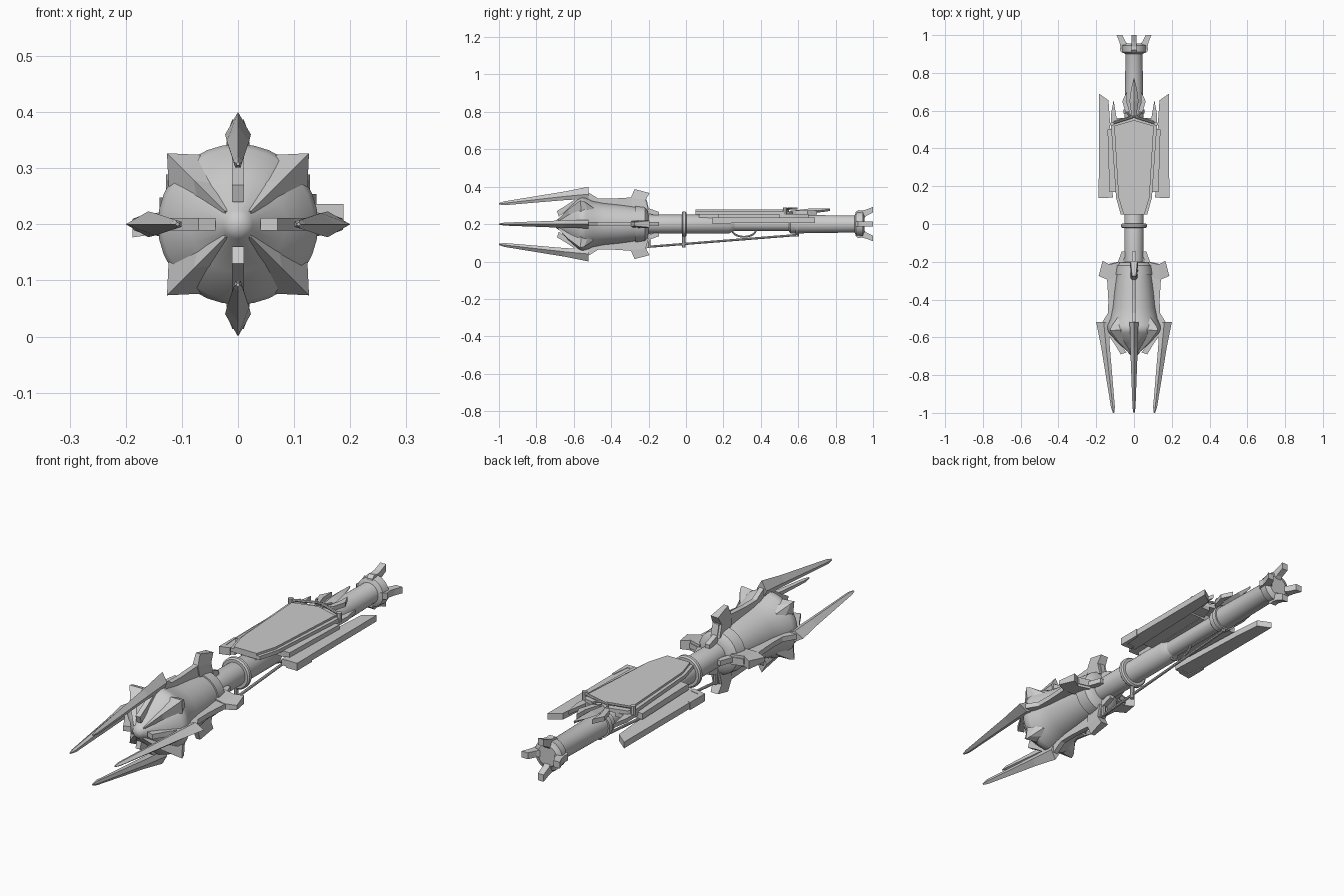
import bpy, bmesh, math
from mathutils import Vector

AXIS = 0.2
grey = bpy.data.materials.new("plain grey")
grey.diffuse_color = (0.6, 0.6, 0.6, 1)


def finish(name, bm, smooth=False):
    bmesh.ops.recalc_face_normals(bm, faces=bm.faces)
    me = bpy.data.meshes.new(name)
    bm.to_mesh(me)
    bm.free()
    me.materials.append(grey)
    ob = bpy.data.objects.new(name, me)
    bpy.context.collection.objects.link(ob)
    if smooth:
        bpy.ops.object.select_all(action='DESELECT')
        ob.select_set(True)
        bpy.context.view_layer.objects.active = ob
        bpy.ops.object.shade_smooth_by_angle(angle=math.radians(35))
    return ob


def loft(bm, rings):
    """Skin closed rings of equal length and cap both ends."""
    vs = [[bm.verts.new(p) for p in r] for r in rings]
    n = len(vs[0])
    for a, b in zip(vs, vs[1:]):
        for i in range(n):
            bm.faces.new((a[i], a[(i + 1) % n], b[(i + 1) % n], b[i]))
    bm.faces.new(vs[0])
    bm.faces.new(vs[-1][::-1])


def lathe(name, profile, seg=32):
    """Turn (y, radius) points around the long axis."""
    bm = bmesh.new()
    loft(bm, [[(r * math.sin(k * math.tau / seg), y, AXIS + r * math.cos(k * math.tau / seg))
               for k in range(seg)] for y, r in profile])
    return finish(name, bm, True)


def polar(angle, y, r, t):
    s, c = math.sin(angle), math.cos(angle)
    return (r * s + t * c, y, AXIS + r * c - t * s)


def radial_lofts(name, rings, start=0):
    """Repeat a loft of (y, radius, sideways) rings four times round the axis."""
    for k in range(4):
        bm = bmesh.new()
        a = math.radians(start + 90 * k)
        loft(bm, [[polar(a, *p) for p in ring] for ring in rings])
        finish(f"{name}_{k + 1}", bm)


def radial_plates(name, profile, half):
    radial_lofts(name, [[(y, r, t) for y, r in profile] for t in (-half, half)])


def plate(name, outline, z0, z1, tilt=0.0):
    """Extrude an (x, y) outline between two heights; tilt lowers by |x|."""
    bm = bmesh.new()
    loft(bm, [[(x, y, z - tilt * abs(x)) for x, y in outline] for z in (z0, z1)])
    return finish(name, bm)


def rod(name, points, radius, seg=8):
    bm = bmesh.new()
    rings = []
    for i, p in enumerate(points):
        d = (Vector(points[min(i + 1, len(points) - 1)]) - Vector(points[max(i - 1, 0)])).normalized()
        q = d.to_track_quat('Z', 'Y')
        rings.append([Vector(p) + q @ Vector((radius * math.cos(k * math.tau / seg),
                      radius * math.sin(k * math.tau / seg), 0)) for k in range(seg)])
    loft(bm, rings)
    return finish(name, bm, True)


# Head: nose dome, cone, rim and waisted body
lathe("head", [(-0.70, 0.004), (-0.697, 0.016), (-0.688, 0.026), (-0.675, 0.034),
               (-0.63, 0.085), (-0.575, 0.135), (-0.555, 0.143), (-0.535, 0.14), (-0.50, 0.124),
               (-0.44, 0.112), (-0.36, 0.104), (-0.27, 0.092), (-0.26, 0.05)])
lathe("head_collar", [(-0.272, 0.06), (-0.27, 0.098), (-0.22, 0.092), (-0.205, 0.075), (-0.2, 0.045)])

# Shaft sections, rings and tail
lathe("front_shaft", [(-0.21, 0.05), (0.23, 0.05), (0.26, 0.036)])
lathe("grip", [(0.25, 0.036), (0.57, 0.036)])
lathe("rear_shaft", [(0.55, 0.04), (0.56, 0.05), (0.90, 0.045), (0.915, 0.05)])
lathe("shaft_ring", [(-0.022, 0.045), (-0.022, 0.062), (-0.016, 0.068), (-0.004, 0.068),
                     (0.002, 0.062), (0.002, 0.045)])
lathe("rear_ring", [(0.585, 0.045), (0.585, 0.056), (0.605, 0.056), (0.605, 0.045)])
lathe("tail_cap", [(0.90, 0.045), (0.91, 0.062), (0.945, 0.066), (0.95, 0.05), (0.955, 0.045)])

# Four long forward blades, kite-shaped in section
stations = [(-1.0, .105, .108, .112, .003), (-0.97, .101, .112, .122, .008),
            (-0.65, .128, .148, .174, .02), (-0.52, .135, .160, .2, .023)]
radial_lofts("blade", [[(y, ro, 0), (y, rm, h), (y, ri, h * .6), (y, ri, -h * .6), (y, rm, -h)]
                       for y, ri, rm, ro, h in stations])

# Side fins running back from the blades, hugging the head
radial_plates("side_fin", [(-0.69, 0.07), (-0.64, 0.10), (-0.56, 0.155), (-0.52, 0.168), (-0.47, 0.137),
                           (-0.40, 0.136), (-0.30, 0.142), (-0.275, 0.15), (-0.21, 0.13),
                           (-0.20, 0.085), (-0.145, 0.065), (-0.145, 0.04), (-0.26, 0.075),
                           (-0.50, 0.105), (-0.62, 0.085), (-0.68, 0.04)], 0.011)
radial_lofts("collar_horn", [
    [(-0.285, 0.085, -.018), (-0.285, 0.085, .018), (-0.20, 0.075, .022), (-0.20, 0.075, -.022)],
    [(-0.295, 0.14, -.013), (-0.295, 0.14, .013), (-0.215, 0.13, .022), (-0.215, 0.13, -.022)],
    [(-0.275, 0.187, -.010), (-0.275, 0.187, .010), (-0.195, 0.166, .018), (-0.195, 0.166, -.018)]])

# Diagonal ridged spikes on the nose
radial_lofts("nose_spike", [
    [(-0.685, 0.034, 0), (-0.68, 0.026, .004), (-0.67, 0.022, 0), (-0.68, 0.026, -.004)],
    [(-0.63, 0.112, 0), (-0.625, 0.082, .02), (-0.60, 0.06, 0), (-0.625, 0.082, -.02)],
    [(-0.565, 0.179, 0), (-0.56, 0.135, .040), (-0.54, 0.10, 0), (-0.56, 0.135, -.040)],
    [(-0.545, 0.172, 0), (-0.525, 0.132, .026), (-0.52, 0.10, 0), (-0.525, 0.132, -.026)],
    [(-0.49, 0.118, 0), (-0.49, 0.112, .012), (-0.49, 0.10, 0), (-0.49, 0.112, -.012)]], 45)

# Tail prongs
radial_plates("tail_prong", [(0.905, 0.045), (0.905, 0.062), (0.92, 0.075), (0.94, 0.072), (0.965, 0.078),
                             (1.0, 0.092), (1.0, 0.062), (0.965, 0.045), (0.95, 0.03)], 0.014)

# Main top plate with a raised centre panel and pedestal
main = [(-.07, .05), (.07, .05), (.095, .14), (.122, .525), (.10, .55), (0, .575),
        (-.10, .55), (-.122, .525), (-.095, .14)]
plate("top_plate", main, 0.252, 0.268)
plate("top_panel", [(-.055, .05), (.055, .05), (.082, .14), (.105, .52), (0, .55),
                    (-.105, .52), (-.082, .14)], 0.268, 0.277)
plate("plate_mount", [(-.035, .07), (.035, .07), (.05, .5), (-.05, .5)], 0.225, 0.255)

# Long side panels, their brackets and rear winglets
for side, s in (("right", 1), ("left", -1)):
    tilt = 0.0 if s > 0 else 0.14
    plate(f"{side}_panel", [(s * x, y) for x, y in
          ((.112, .14), (.185, .14), (.185, .69), (.135, .655), (.127, .54))], 0.207, 0.234, tilt)
    plate(f"{side}_panel_end", [(s * x, y) for x, y in
          ((.135, .138), (.188, .138), (.188, .24), (.178, .24), (.17, .16), (.135, .16))],
          0.203, 0.236, tilt)
    plate(f"{side}_bracket", [(s * x, y) for x, y in
          ((.03, .17), (.13, .17), (.14, .50), (.03, .50))], 0.228, 0.254, tilt / 3)
    plate(f"{side}_winglet", [(s * x, y) for x, y in
          ((.03, .5), (.12, .5), (.122, .58), (.108, .655), (.092, .56), (.05, .56))], 0.235, 0.253)
    # Leaf-shaped ornament on the plate end
    plate(f"{side}_leaf", [(s * x, y) for x, y in
          ((.012, .56), (.045, .59), (.062, .65), (.038, .70), (.036, .64))], 0.252, 0.272)
    rod(f"{side}_ornament_bar", [(s * .122, .53, .28), (s * .01, .565, .284)], 0.006)
    rod(f"{side}_corner_stud", [(s * .117, .53, .25), (s * .117, .53, .289)], 0.011)

# Central leaf and loop
bm = bmesh.new()
loft(bm, [[(0, y, z + h), (w, y, z), (0, y, z - .01), (-w, y, z)] for y, z, w, h in
          ((.57, .262, .012, .01), (.65, .266, .024, .016), (.71, .272, .016, .012), (.77, .280, .002, .002))])
finish("centre_leaf", bm)
rod("ornament_loop", [(.035 * math.cos(a), .595 + .03 * math.sin(a), .283)
                      for a in [math.pi * (1 + k / 10) for k in range(11)]], 0.005)

# Rod under the shaft with its clips, and the trigger hoop
rod("under_rod", [(0, -0.21, 0.078), (0, 0.60, 0.142)], 0.006)
for name, y, z in (("front_clip", -0.012, 0.075), ("rear_clip", 0.595, 0.135), ("head_clip", -0.20, 0.072)):
    rod(name, [(0, y, z), (0, y, 0.155)], 0.009)
rod("trigger_hoop", [(0, 0.31 + 0.065 * math.cos(a), 0.172 + 0.04 * math.sin(a))
                     for a in [math.pi * (1 + k / 12) for k in range(13)]], 0.005)
